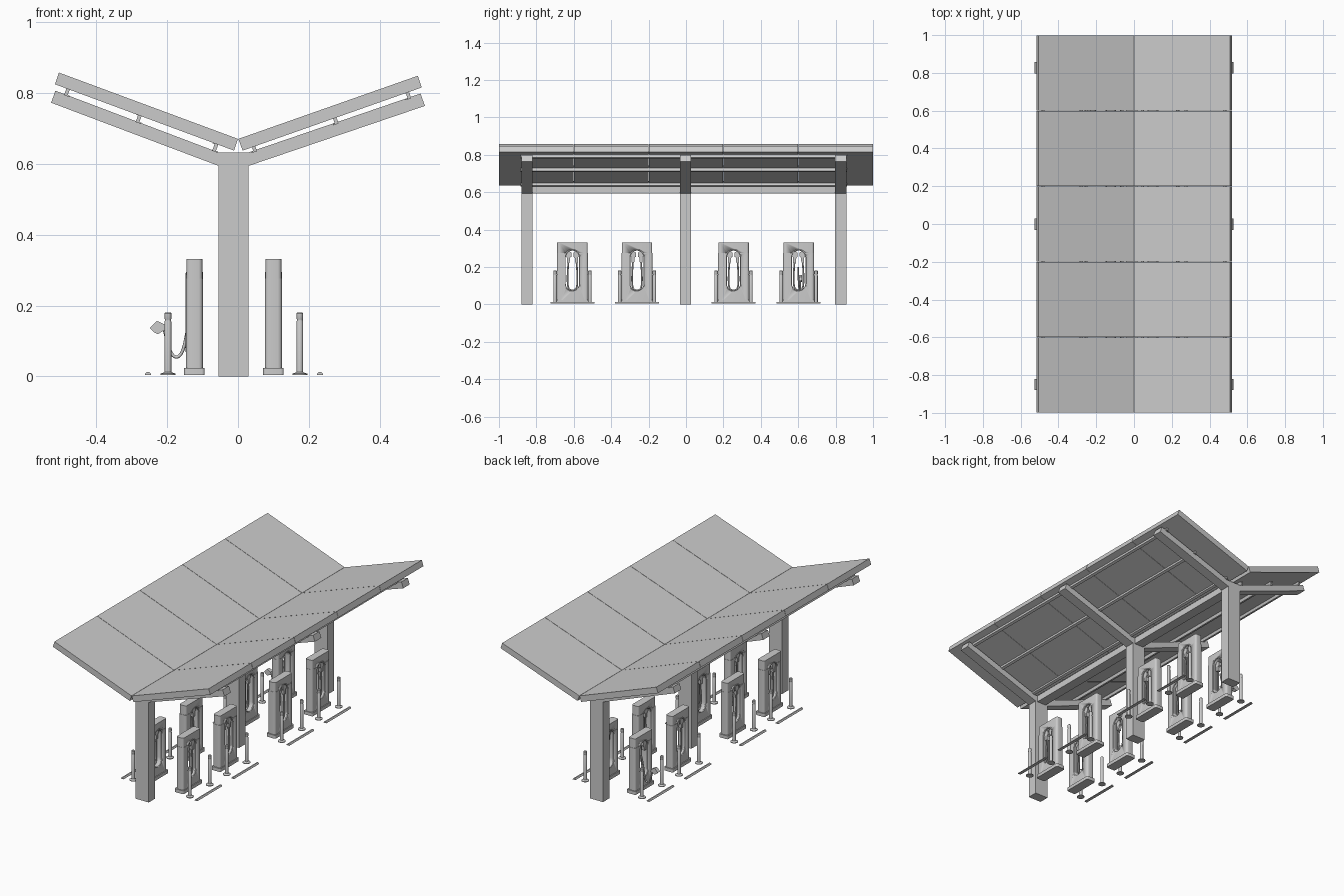
import bpy, bmesh, math
from mathutils import Matrix, Vector

if "Cube" in bpy.data.objects:
    bpy.data.objects.remove(bpy.data.objects["Cube"])

MID = -0.0125                       # post centre line in x
POST_Y = (-0.85, -0.002, 0.827)
CHARGER_Y = (-0.607, -0.262, 0.254, 0.602)


def add(name, data, loc=(0, 0, 0), rot_z=0.0):
    ob = bpy.data.objects.new(name, data)
    ob.location = loc
    ob.rotation_euler.z = rot_z
    bpy.context.scene.collection.objects.link(ob)
    return ob


def to_mesh(bm, name, smooth=False):
    bmesh.ops.recalc_face_normals(bm, faces=bm.faces)
    if smooth:
        for f in bm.faces:
            f.smooth = True
        for e in bm.edges:
            e.smooth = len(e.link_faces) == 2 and e.calc_face_angle(0) < 0.6
    me = bpy.data.meshes.new(name)
    bm.to_mesh(me)
    bm.free()
    return me


def prism(name, pts, y0, y1):
    """Extrude an x/z profile along y."""
    bm = bmesh.new()
    f = bm.faces.new([bm.verts.new((x, y0, z)) for x, z in pts])
    ext = bmesh.ops.extrude_face_region(bm, geom=[f])
    bmesh.ops.translate(bm, vec=(0, y1 - y0, 0),
                        verts=[g for g in ext["geom"] if isinstance(g, bmesh.types.BMVert)])
    return to_mesh(bm, name)


def side_prism(name, pts, x0, x1, smooth=True):
    """Extrude a y/z profile along x."""
    bm = bmesh.new()
    f = bm.faces.new([bm.verts.new((x0, y, z)) for y, z in pts])
    ext = bmesh.ops.extrude_face_region(bm, geom=[f])
    bmesh.ops.translate(bm, vec=(x1 - x0, 0, 0),
                        verts=[g for g in ext["geom"] if isinstance(g, bmesh.types.BMVert)])
    return to_mesh(bm, name, smooth)


def box(name, size, centre, bevel=0.0, vertical_only=True):
    bm = bmesh.new()
    bmesh.ops.create_cube(bm, size=1)
    bmesh.ops.scale(bm, vec=size, verts=bm.verts)
    bmesh.ops.translate(bm, vec=centre, verts=bm.verts)
    if bevel:
        edges = [e for e in bm.edges if not vertical_only
                 or abs(e.verts[0].co.z - e.verts[1].co.z) > 1e-5]
        bmesh.ops.bevel(bm, geom=edges, offset=bevel, segments=4, profile=0.5, affect='EDGES')
    return to_mesh(bm, name, bevel > 0)


def lathe(name, profile, steps=16):
    """Spin a radius/z profile around z."""
    bm = bmesh.new()
    vs = [bm.verts.new((r, 0, z)) for r, z in profile]
    es = [bm.edges.new(p) for p in zip(vs, vs[1:])]
    bmesh.ops.spin(bm, geom=vs + es, axis=(0, 0, 1), cent=(0, 0, 0),
                   angle=math.tau, steps=steps)
    bmesh.ops.remove_doubles(bm, verts=bm.verts, dist=1e-5)
    return to_mesh(bm, name, True)


def tube(name, pts, radius, cyclic=False, kind='NURBS'):
    cu = bpy.data.curves.new(name, 'CURVE')
    cu.dimensions = '3D'
    cu.bevel_depth = radius
    cu.bevel_resolution = 2
    cu.resolution_u = 6
    cu.use_fill_caps = True
    sp = cu.splines.new(kind)
    sp.points.add(len(pts) - 1)
    for p, co in zip(sp.points, pts):
        p.co = (*co, 1)
    sp.use_cyclic_u = cyclic
    if kind == 'NURBS':
        sp.use_endpoint_u = True
        sp.order_u = 4
    return cu


def stadium(hw, z0, z1, n=10):
    arc = [math.pi * i / n for i in range(n + 1)]
    return ([(hw * math.cos(a), z1 - hw + hw * math.sin(a)) for a in arc]
            + [(-hw * math.cos(a), z0 + hw - hw * math.sin(a)) for a in arc])


# Y-shaped steel frames
frame = prism("frame", [(-0.055, 0), (0.03, 0), (0.03, 0.594), (0.527, 0.763), (0.515, 0.798),
                        (0.03, 0.632), (-0.055, 0.632), (-0.515, 0.806), (-0.527, 0.772),
                        (-0.055, 0.594)], -0.03, 0.03)
for i, y in enumerate(POST_Y):
    add(f"canopy_frame_{i + 1}", frame, (0, y, 0))

# long ridge beam joining the posts
add("ridge_beam", box("ridge_beam", (0.06, 1.66, 0.038), (MID, -0.01, 0.613)))

# roof panels, five per wing
wings = {"left": [(0, 0.67), (-0.011, 0.637), (-0.516, 0.824), (-0.505, 0.857)],
         "right": [(0.001, 0.67), (0.013, 0.637), (0.518, 0.815), (0.507, 0.848)]}
for side, pts in wings.items():
    panel = prism("roof_panel_" + side, pts, -0.199, 0.199)
    for i in range(5):
        add(f"roof_panel_{side}_{i + 1}", panel, (0, -0.8 + 0.4 * i, 0))

# Z-section purlins between frames and roof
Z_SECTION = [(-0.011, -0.012), (0.005, -0.012), (0.005, 0.008), (0.011, 0.008),
             (0.011, 0.012), (-0.005, 0.012), (-0.005, -0.008), (-0.011, -0.008)]
for i, (x, z, slope) in enumerate([(-0.482, 0.803, -0.375), (-0.28, 0.727, -0.375), (-0.064, 0.646, -0.375),
                                   (0.48, 0.794, 0.345), (0.275, 0.723, 0.345), (0.045, 0.645, 0.345)]):
    c, s = math.cos(math.atan(slope)), math.sin(math.atan(slope))
    k = 1 if slope > 0 else -1
    pts = [(x + c * k * u - s * w, z + s * k * u + c * w) for u, w in Z_SECTION]
    add(f"purlin_{i + 1}", prism("purlin", pts, -0.885, 0.862))

# charger cabinet with a slot cut through it (local +x faces the parking bay)
cutter = add("slot_cutter", side_prism("slot_cutter", stadium(0.038, 0.072, 0.29), -0.1, 0.1))
body = add("cabinet", box("cabinet", (0.048, 0.166, 0.272), (0, 0, 0.14), 0.012))
mod = body.modifiers.new("slot", 'BOOLEAN')
mod.object = cutter
mod.solver = 'EXACT'
bpy.context.view_layer.update()
cabinet = bpy.data.meshes.new_from_object(body.evaluated_get(bpy.context.evaluated_depsgraph_get()))
body.modifiers.clear()
body.data = box("cap", (0.045, 0.163, 0.06), (0, 0, 0.301), 0.011)
mod = body.modifiers.new("slot", 'BOOLEAN')
mod.object = cutter
mod.solver = 'EXACT'
bpy.context.view_layer.update()
cap = bpy.data.meshes.new_from_object(body.evaluated_get(bpy.context.evaluated_depsgraph_get()))
bpy.data.objects.remove(body)
bpy.data.objects.remove(cutter)

base = box("base", (0.058, 0.178, 0.02), (0, 0, 0.014), 0.008)
bezel = tube("slot_bezel", [(0, y, z) for y, z in stadium(0.04, 0.07, 0.292)], 0.004, True, 'POLY')

# hanging plug, cable loop, bollard and wheel stop
plug = side_prism("plug", [(-0.008, 0.225), (0.006, 0.225), (0.009, 0.25), (0.016, 0.256), (0.016, 0.276),
                           (0.006, 0.284), (-0.012, 0.278), (-0.014, 0.258), (-0.008, 0.25)], -0.009, 0.009)
loop = tube("cable_loop", [(0.006, -0.021, 0.23), (0.006, -0.026, 0.18), (0.006, -0.028, 0.11),
                           (0.006, -0.02, 0.074), (0.006, 0.02, 0.074), (0.006, 0.028, 0.11),
                           (0.006, 0.026, 0.18), (0.006, 0.021, 0.23)], 0.0045)
bollard = lathe("bollard", [(0, 0.004), (0.021, 0.004), (0.021, 0.008), (0.012, 0.011), (0.0095, 0.013),
                            (0.0095, 0.155), (0.0085, 0.157), (0.0085, 0.161), (0.0095, 0.163),
                            (0.0095, 0.178), (0.007, 0.181), (0, 0.181)])
stop = prism("wheel_stop", [(-0.009, 0.004), (0.009, 0.004), (0.008, 0.008), (0.004, 0.012),
                            (-0.004, 0.012), (-0.008, 0.008)], -0.117, 0.117)

for side, sign, rot in (("left", -1, math.pi), ("right", 1, 0)):
    x = -0.0115 + 0.1115 * sign
    for i, y in enumerate(CHARGER_Y):
        tag = f"{side}_{i + 1}"
        at = (x, y, 0)
        in_use = side == "left" and i == 3
        for part, data in (("charger_base", base), ("charger_cabinet", cabinet), ("charger_cap", cap)):
            add(f"{part}_{tag}", data, at, rot)
        for face in (-1, 1):
            add(f"slot_bezel_{tag}_{face}", bezel, (x + 0.0205 * face, y, 0))
        if not in_use:
            add(f"cable_loop_{tag}", loop, at, rot)
        for d in (-1, 1):
            if not (in_use and d == 1):
                p = add(f"plug_{tag}_{d}", plug, (x + 0.006 * sign, y + 0.021 * d, 0))
                p.scale.y = -d
            add(f"bollard_{tag}_{d}", bollard, (x + 0.0745 * sign, y + 0.093 * d, 0))
        add(f"wheel_stop_{tag}", stop, (x + 0.131 * sign, y, 0))

# charger in use: cable pulled out with its plug held in front
add("loose_cable", tube("loose_cable", [(-0.125, 0.6, 0.2), (-0.14, 0.6, 0.15), (-0.15, 0.605, 0.08),
                                        (-0.167, 0.61, 0.05), (-0.19, 0.61, 0.058),
                                        (-0.2, 0.61, 0.1), (-0.21, 0.61, 0.14)], 0.0045))
add("loose_plug", prism("loose_plug", [(-0.249, 0.137), (-0.229, 0.157), (-0.206, 0.146), (-0.2, 0.128),
                                       (-0.212, 0.128), (-0.226, 0.119), (-0.236, 0.124)], 0.599, 0.621))
